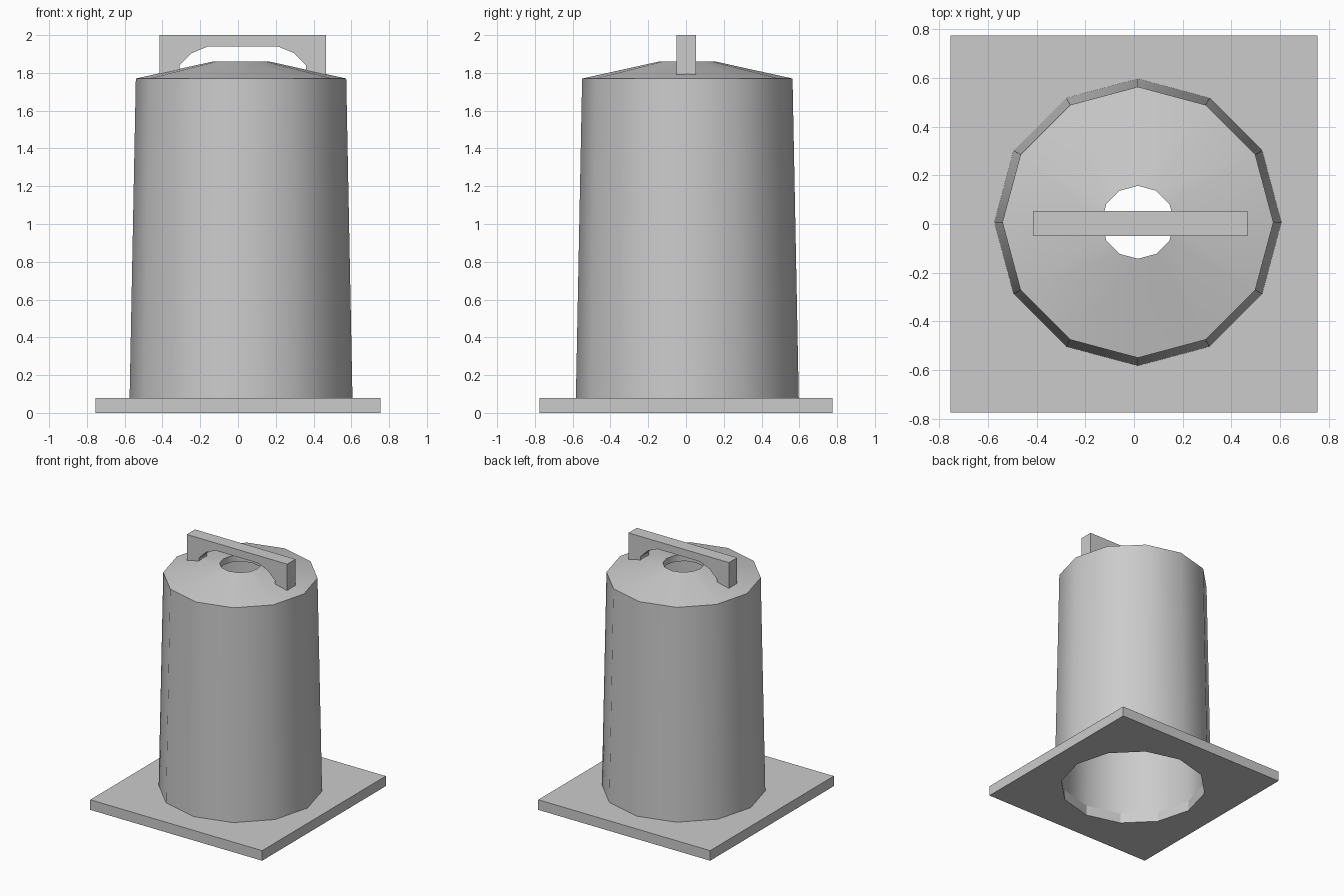
import bpy, bmesh, math
from mathutils import Vector

cube = bpy.data.objects.get("Cube")
if cube:
    bpy.data.objects.remove(cube, do_unlink=True)

SIDES = 12
CENTRE = Vector((0.016, 0.007, 0))

grey = bpy.data.materials.new("light grey")
grey.use_nodes = True
colour = (0.6, 0.6, 0.6, 1)
grey.diffuse_color = colour
grey.node_tree.nodes["Principled BSDF"].inputs["Base Color"].default_value = colour


def finish(bm, name, smooth=False):
    bmesh.ops.recalc_face_normals(bm, faces=bm.faces[:])
    mesh = bpy.data.meshes.new(name)
    bm.to_mesh(mesh)
    bm.free()
    mesh.materials.append(grey)
    obj = bpy.data.objects.new(name, mesh)
    bpy.context.collection.objects.link(obj)
    if smooth:
        bpy.ops.object.select_all(action="DESELECT")
        obj.select_set(True)
        bpy.context.view_layer.objects.active = obj
        bpy.ops.object.shade_smooth_by_angle(angle=math.radians(35))
    return obj


def ring(radius, z):
    return [CENTRE + Vector((radius * math.cos(i * math.tau / SIDES),
                             radius * math.sin(i * math.tau / SIDES), z))
            for i in range(SIDES)]


def slab(name, outlines, offset):
    """Fill the outlines (inner ones become holes) and extrude by offset."""
    bm = bmesh.new()
    edges = []
    for points in outlines:
        verts = [bm.verts.new(p) for p in points]
        edges += [bm.edges.new((a, b)) for a, b in zip(verts, verts[1:] + verts[:1])]
    bmesh.ops.triangle_fill(bm, edges=edges, use_beauty=True)
    result = bmesh.ops.extrude_face_region(bm, geom=bm.faces[:], use_keep_orig=True)
    moved = [g for g in result["geom"] if isinstance(g, bmesh.types.BMVert)]
    bmesh.ops.translate(bm, verts=moved, vec=offset)
    bmesh.ops.dissolve_limit(bm, angle_limit=0.01, verts=bm.verts[:], edges=bm.edges[:])
    return finish(bm, name)


# Square foot plate with an opening under the hollow body
X, Y = 0.755, 0.775
square = [Vector((x, y, 0)) for x, y in ((-X, -Y), (X, -Y), (X, Y), (-X, Y))]
slab("base_plate", [square, ring(0.54, 0)], (0, 0, 0.08))

# Tapered hollow body with a sloped roof and a central vent hole
profile = [(0.59, 0.08), (0.557, 1.77), (0.15, 1.86),
           (0.15, 1.81), (0.51, 1.73), (0.54, 0.08)]
bm = bmesh.new()
loops = [[bm.verts.new(p) for p in ring(r, z)] for r, z in profile]
for low, high in zip(loops, loops[1:] + loops[:1]):
    for i in range(SIDES):
        j = (i + 1) % SIDES
        bm.faces.new((low[i], low[j], high[j], high[i]))
finish(bm, "body", smooth=True)

# Carrying handle: a bar with an arched cut-out, mirrored about its middle
MID = 0.026
half = [(0.185, 1.94), (0.27, 1.905), (0.335, 1.84), (0.335, 1.79),
        (0.441, 1.79), (0.441, 2.0)]
outline = half + [(-x, z) for x, z in reversed(half)]
slab("handle", [[Vector((MID + x, -0.05, z)) for x, z in outline]], (0, 0.104, 0))
